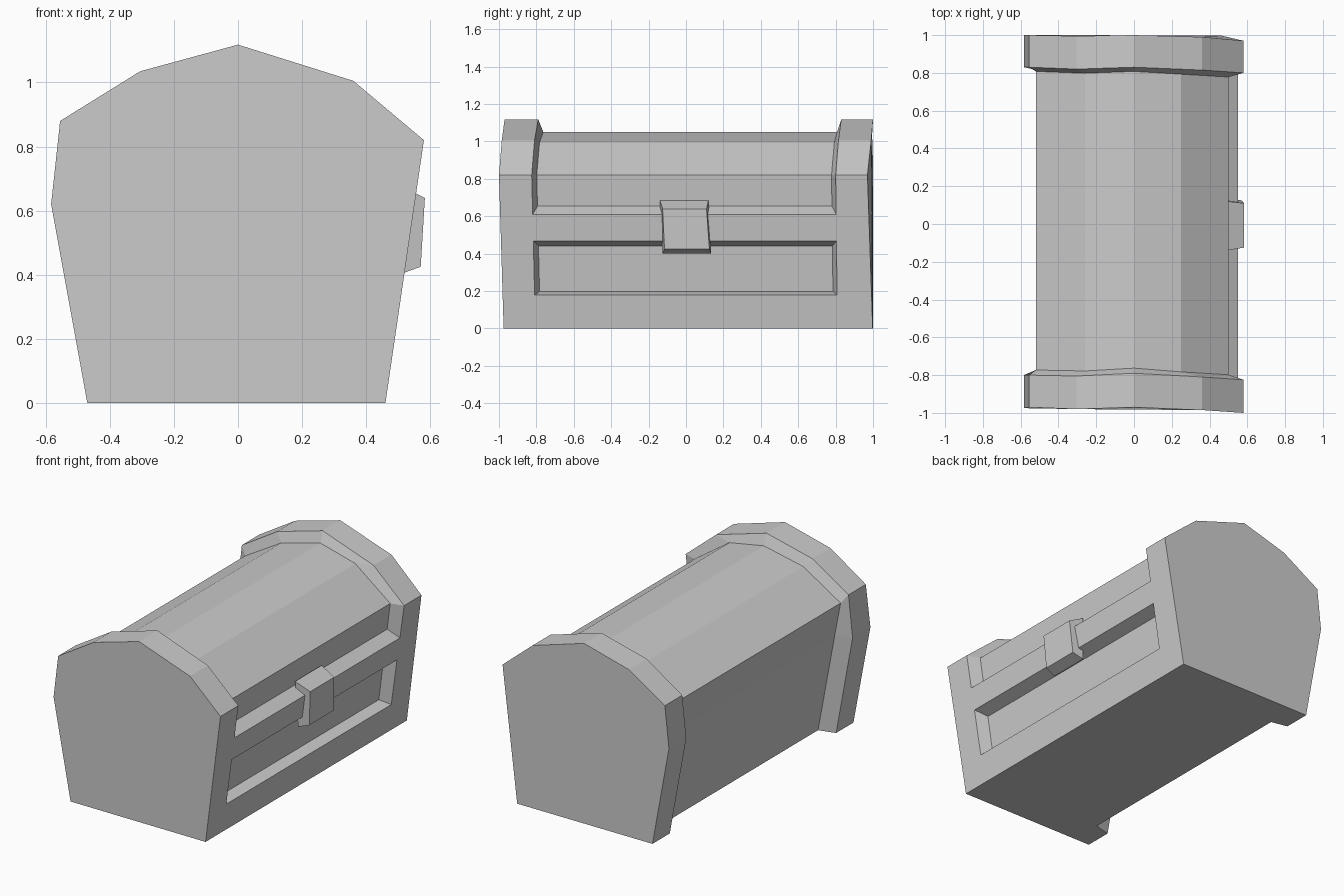
import bpy, bmesh

if "Cube" in bpy.data.objects:
    bpy.data.objects.remove(bpy.data.objects["Cube"])


def loft(name, rings):
    """Skin a list of equal-length closed rings and cap both ends."""
    bm = bmesh.new()
    loops = [[bm.verts.new(p) for p in ring] for ring in rings]
    n = len(loops[0])
    for a, b in zip(loops, loops[1:]):
        for i in range(n):
            j = (i + 1) % n
            bm.faces.new((a[i], a[j], b[j], b[i]))
    bm.faces.new(loops[0])
    bm.faces.new(loops[-1])
    bmesh.ops.recalc_face_normals(bm, faces=bm.faces)
    mesh = bpy.data.meshes.new(name)
    bm.to_mesh(mesh)
    bm.free()
    obj = bpy.data.objects.new(name, mesh)
    bpy.context.collection.objects.link(obj)
    return obj


def ring(profile, ys, shift=0.0):
    return [(x, y + shift, z) for (x, z), y in zip(profile, ys)]


# Cross-sections (x, z): thick end bands and the slimmer barrel between them
band = [(-0.47, 0), (-0.583, 0.62), (-0.555, 0.88), (-0.305, 1.035),
        (0, 1.118), (0.36, 1.005), (0.58, 0.82), (0.46, 0)]
barrel = [(-0.365, 0), (-0.48, 0.62), (-0.52, 0.83), (-0.26, 0.985),
          (0, 1.05), (0.25, 0.995), (0.5, 0.82), (0.39, 0)]

# Slightly uneven, hand-hewn y positions of each band's outer and inner edges
front_end = [-0.97, -0.975, -0.97, -0.98, -0.97, -0.985, -1.0, -0.975]
front_lip = [-0.80, -0.80, -0.80, -0.805, -0.79, -0.81, -0.825, -0.805]
back_lip = [0.83, 0.83, 0.83, 0.82, 0.83, 0.815, 0.80, 0.81]
back_end = [1.0, 1.0, 1.0, 0.995, 1.0, 0.99, 0.97, 0.998]

# Chest: both end bands and the recessed barrel as one skin
loft("chest_body", [
    ring(band, front_end), ring(band, front_lip),
    ring(barrel, front_lip, 0.027), ring(barrel, back_lip, -0.022),
    ring(band, back_lip), ring(band, back_end)])


# Front rails, flush with the end bands, with sloped edges down to the panels
def outer_x(z):
    return 0.46 + 0.12 * z / 0.82


def rail(name, z_out, z_in):
    section = [(outer_x(z_out[0]), z_out[0]), (outer_x(z_out[1]), z_out[1]),
               (outer_x(z_in[1]) - 0.08, z_in[1]),
               (outer_x(z_in[0]) - 0.08, z_in[0])]
    loft(name, [ring(section, [y] * 4) for y in (-0.82, 0.82)])


rail("bottom_rail", (0, 0.178), (0, 0.2))
rail("middle_rail", (0.468, 0.61), (0.44, 0.655))

# Clasp: slightly skewed tapered block
base = [(0.49, -0.14, 0.685), (0.49, 0.12, 0.685), (0.5, 0.135, 0.4), (0.5, -0.125, 0.4)]
face = [(0.583, -0.125, 0.64), (0.583, 0.11, 0.64), (0.57, 0.125, 0.425), (0.57, -0.115, 0.425)]
loft("clasp", [base, face])
